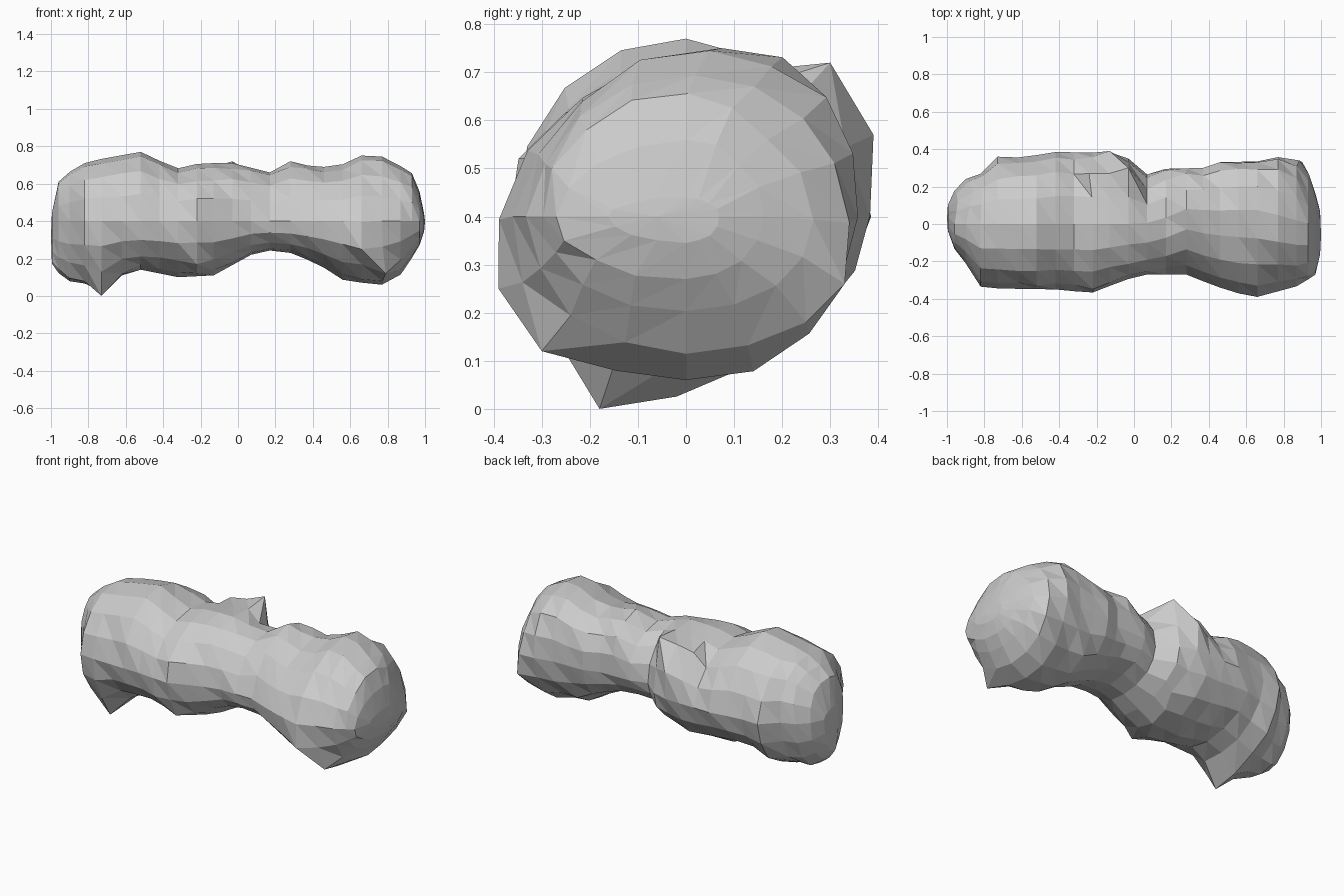
import bpy, bmesh, math, random
from mathutils import Vector

if "Cube" in bpy.data.objects:
    bpy.data.objects.remove(bpy.data.objects["Cube"])

random.seed(4)
SIDES = 16
CZ = 0.40

# Silhouette profiles: (x, height) pairs read along the length of the rock
top = [(-1, .42), (-.96, .61), (-.86, .70), (-.72, .735), (-.52, .77), (-.33, .68), (-.2, .71),
       (-.03, .71), (.17, .66), (.28, .72), (.4, .69), (.53, .69), (.67, .755), (.77, .745),
       (.86, .70), (.955, .64), (.985, .48), (1, .42)]
bottom = [(-1, .18), (-.93, .08), (-.83, .075), (-.73, .06), (-.62, .11), (-.52, .14), (-.32, .10),
          (-.13, .11), (.07, .22), (.18, .245), (.28, .23), (.43, .17), (.57, .08), (.77, .06),
          (.88, .12), (.97, .27), (1, .36)]
back = [(-1, .09), (-.95, .2), (-.87, .265), (-.8, .27), (-.73, .36), (-.6, .355), (-.42, .385),
        (-.13, .38), (-.03, .35), (.07, .265), (.17, .295), (.37, .30), (.45, .33), (.67, .335),
        (.78, .36), (.9, .32), (.96, .2), (1, .05)]
front = [(-1, .02), (-.97, .12), (-.9, .21), (-.82, .335), (-.72, .345), (-.4, .35), (-.23, .37),
         (-.05, .30), (.05, .27), (.28, .27), (.43, .33), (.55, .37), (.66, .38), (.77, .36),
         (.88, .33), (.97, .27), (1, .14)]
# Backward lean of the upper half along the length
lean = [(-1, 0), (.05, 0), (.28, .25), (.6, .25), (.8, .12), (.95, 0), (1, 0)]


def sample(profile, x):
    for (x0, v0), (x1, v1) in zip(profile, profile[1:]):
        if x <= x1:
            return v0 + (v1 - v0) * (x - x0) / (x1 - x0)
    return profile[-1][1]


# Rock body: faceted rings following the four silhouettes
stations = [-.995, -.96, -.90, -.82, -.73, -.62, -.52, -.42, -.32, -.22, -.13, -.03, .07, .17,
            .28, .37, .46, .56, .66, .77, .87, .93, .97, .995]
bm = bmesh.new()
rings = []
for x in stations:
    ring = []
    for k in range(SIDES):
        a = 2 * math.pi * k / SIDES
        c, s = math.cos(a), math.sin(a)
        ry = sample(back if c > 0 else front, x)
        rz = sample(top, x) - CZ if s > 0 else CZ - sample(bottom, x)
        j = 1 if k % 4 == 0 else 1 + random.uniform(-.03, .03)
        y, z = ry * c * j, rz * s * j
        shift = sample(lean, x) * max(z, 0)
        ring.append(bm.verts.new((x, min(y + shift, max(y, sample(back, x))), CZ + z)))
    rings.append(ring)

for r0, r1 in zip(rings, rings[1:]):
    for k in range(SIDES):
        n = (k + 1) % SIDES
        bm.faces.new((r0[k], r0[n], r1[n]))
        bm.faces.new((r0[k], r1[n], r1[k]))

# Blunt end caps
for ring, tip in ((rings[0], (-1, .03, .32)), (rings[-1], (1, -.06, .4))):
    p = bm.verts.new(tip)
    for k in range(SIDES):
        bm.faces.new((ring[k], ring[(k + 1) % SIDES], p))

# Soft lumps and hollows: nearest vertex goes to the target, neighbours follow
lumps = [((-.73, -.18, .0), .22), ((-.13, .27, .685), .18), ((-.24, .27, .67), .18),
         ((-.03, .30, .72), .18), ((-.13, .39, .57), .15), ((.90, .33, .26), .2),
         ((.66, -.39, .25), .18), ((.79, -.30, .12), .16), ((-.86, .17, .60), .2),
         ((-.73, .24, .64), .15), ((-.22, -.28, .17), .15), ((-.08, .22, .19), .2),
         ((.93, .17, .56), .15)]
for target, radius in lumps:
    target = Vector(target)
    near = min(bm.verts, key=lambda v: (v.co - target).length)
    origin, delta = near.co.copy(), target - near.co
    for v in bm.verts:
        d = v.co - origin
        d.x *= 1.7
        if d.length < radius:
            v.co += delta * (1 - d.length / radius)

bmesh.ops.recalc_face_normals(bm, faces=bm.faces)
mesh = bpy.data.meshes.new("asteroid_rock")
bm.to_mesh(mesh)
bm.free()
bpy.context.collection.objects.link(bpy.data.objects.new("asteroid_rock", mesh))
